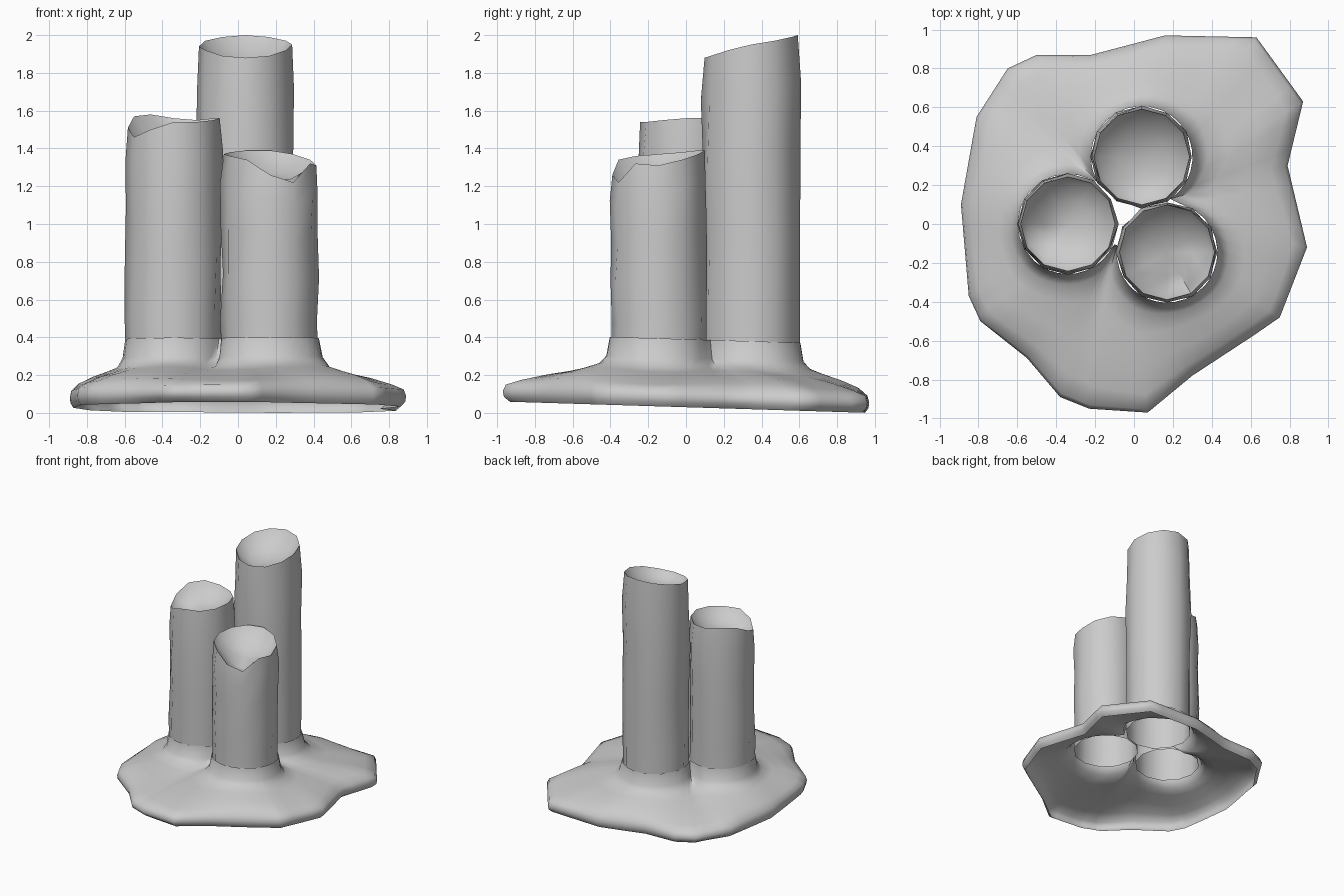
import bpy, bmesh, math, random
from mathutils import Vector

if "Cube" in bpy.data.objects:
    bpy.data.objects.remove(bpy.data.objects["Cube"])

random.seed(4)


def loft(name, rings, centre=None):
    """Skin counter-clockwise rings, bottom to top; optional centre point closes the end."""
    bm = bmesh.new()
    loops = [[bm.verts.new(p) for p in ring] for ring in rings]
    n = len(loops[0])
    for a, b in zip(loops, loops[1:]):
        for i in range(n):
            j = (i + 1) % n
            bm.faces.new((a[i], a[j], b[j], b[i]))
    if centre:
        c = bm.verts.new(centre)
        for i in range(n):
            bm.faces.new((loops[-1][i], loops[-1][(i + 1) % n], c))
    mesh = bpy.data.meshes.new(name)
    bm.to_mesh(mesh)
    bm.free()
    obj = bpy.data.objects.new(name, mesh)
    bpy.context.collection.objects.link(obj)
    bpy.context.view_layer.objects.active = obj
    bpy.ops.object.select_all(action='DESELECT')
    obj.select_set(True)
    bpy.ops.object.shade_smooth_by_angle(angle=math.radians(55))
    return obj


# name: (x, y, radius, uneven rim heights every 30 degrees from +x)
candles = {
    "left_candle": (-0.34, 0.00, 0.253, [1.56, 1.56, 1.55, 1.56, 1.58, 1.57,
                                         1.51, 1.46, 1.50, 1.54, 1.54, 1.55]),
    "back_candle": (0.04, 0.345, 0.257, [1.95, 1.97, 1.99, 2.00, 1.99, 1.97,
                                         1.94, 1.92, 1.89, 1.88, 1.89, 1.92]),
    "right_candle": (0.17, -0.145, 0.255, [1.31, 1.34, 1.37, 1.39, 1.39, 1.38,
                                           1.37, 1.36, 1.34, 1.26, 1.22, 1.32]),
}

# Candles: hollow shafts with a melted dish in the top
for name, (cx, cy, r, rim) in candles.items():
    low = sum(rim) / 12
    rings = []
    # (height fraction, radius factor, drop from rim)
    for f, k, drop in [(0, 1.0, 0), (0.2, 1.0, 0), (0.42, 1.0, 0), (0.65, 1.0, 0),
                       (0.86, 1.0, 0), (1, 0.96, 0), (1, 0.86, 0.035), (1, 0.5, 0.09)]:
        ring = []
        for i, top in enumerate(rim):
            t = math.radians(30 * i)
            wob = random.uniform(-0.008, 0.01) if 0 < f < 1 else 0
            h = top if k > 0.6 else (top + low) / 2
            rr = r * k + wob
            ring.append((cx + rr * math.cos(t), cy + rr * math.sin(t),
                         0.28 + (h - 0.28) * f - drop))
        rings.append(ring)
    loft(name, rings, (cx, cy, low - 0.11))

# Wax base: irregular puddle outline
outline = [(-0.89, 0.1), (-0.81, 0.55), (-0.65, 0.8), (-0.5, 0.87), (-0.22, 0.87),
           (0.16, 0.97), (0.63, 0.96), (0.87, 0.63), (0.79, 0.3), (0.89, -0.12),
           (0.75, -0.48), (0.62, -0.57), (0.3, -0.78), (0.07, -0.97), (-0.23, -0.95),
           (-0.38, -0.89), (-0.55, -0.69), (-0.79, -0.5), (-0.85, -0.37)][::-1]
mid = Vector((-0.04, 0.065))
edge = []
for a, b in zip(outline, outline[1:] + outline[:1]):
    edge += [Vector(a).lerp(Vector(b), s / 4) for s in range(4)]


def cluster_radius(u):
    """Distance from mid to the outside of the candle cluster along u."""
    best = 0.18
    for cx, cy, r, _ in candles.values():
        d = Vector((cx, cy)) - mid
        b = u.dot(d)
        disc = b * b - d.length_squared + (r + 0.004) ** 2
        if disc > 0:
            best = max(best, b + math.sqrt(disc))
    return best


# Thin shell: under-lip, rounded rim, gentle slope, then a flare up to the candles
rings = []
for f, z in [(0.94, 0.0), (0.99, 0.025), (1.0, 0.055), (0.975, 0.09), (0.85, 0.125),
             (0.62, 0.16), (0.35, 0.19), (0.15, 0.215), (0.05, 0.26), (0.0, 0.36)]:
    ring = []
    for p in edge:
        d = p - mid
        u = d.normalized()
        inner = cluster_radius(u)
        q = mid + u * (inner + (d.length - inner) * f)
        tilt = max(0.0, 0.03 - 0.031 * q.y)
        ripple = 0.01 * math.sin(5 * math.atan2(d.y, d.x)) * (0.1 < f < 0.9)
        ring.append((q.x, q.y, z + tilt + ripple))
    rings.append(ring)
loft("wax_base", rings)
